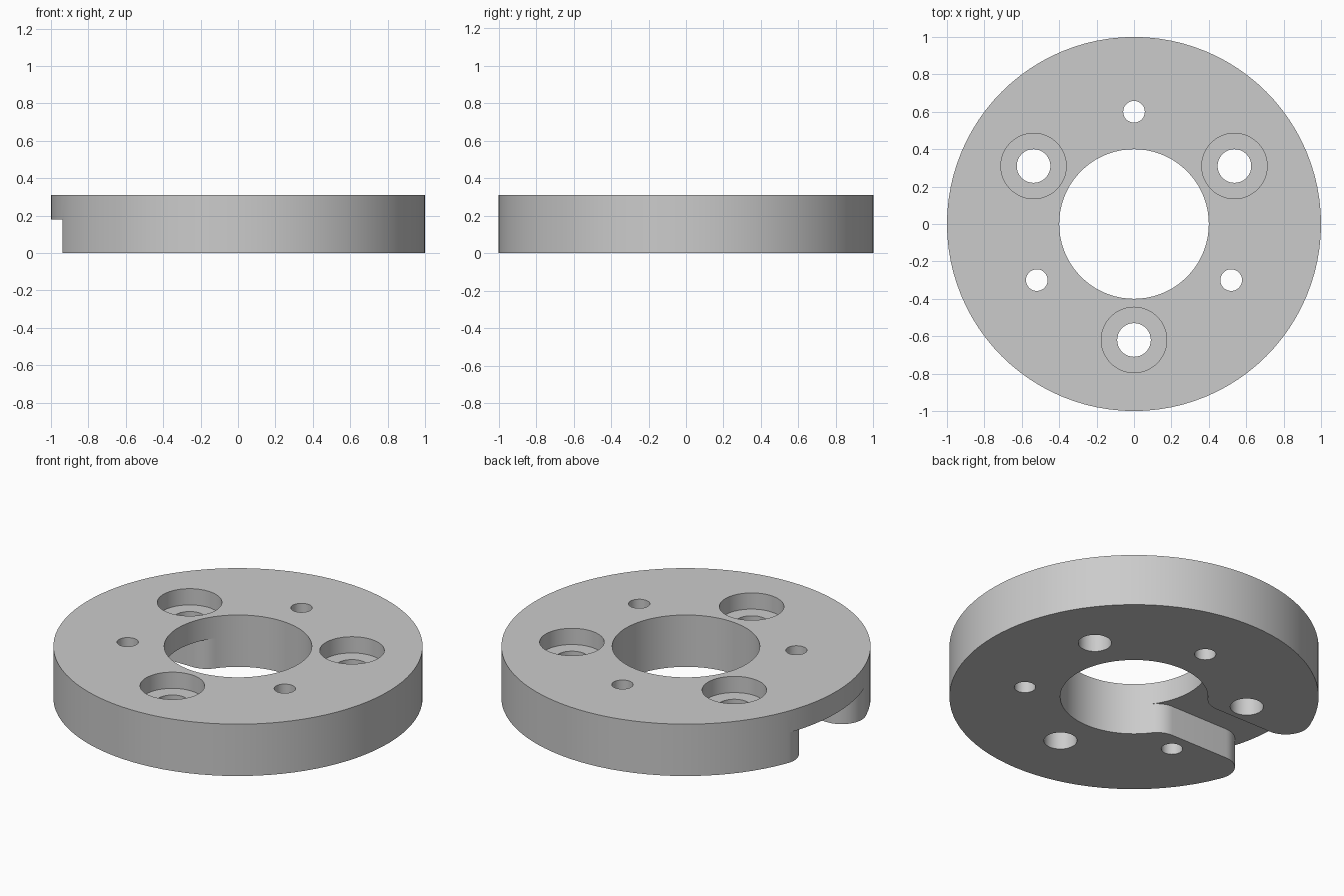
import bpy
import bmesh
from math import sqrt, radians, cos, sin, atan2, pi

if "Cube" in bpy.data.objects:
    bpy.data.objects.remove(bpy.data.objects["Cube"], do_unlink=True)

HEIGHT = 0.31
BORE = 0.4            # central opening radius
SLOT_TOP = 0.18
SLOT_HALF = 0.185
FILLET = 0.133

grey = bpy.data.materials.new("plain grey")
grey.use_nodes = True
colour = (0.6, 0.6, 0.6, 1)
grey.diffuse_color = colour
grey.node_tree.nodes["Principled BSDF"].inputs["Base Color"].default_value = colour


def prism(name, outline, z0, z1):
    """Extrude a closed xy outline from z0 up to z1."""
    bm = bmesh.new()
    face = bm.faces.new([bm.verts.new((x, y, z0)) for x, y in outline])
    up = bmesh.ops.extrude_face_region(bm, geom=[face])["geom"]
    bmesh.ops.translate(bm, vec=(0, 0, z1 - z0),
                        verts=[v for v in up if isinstance(v, bmesh.types.BMVert)])
    bmesh.ops.recalc_face_normals(bm, faces=bm.faces)
    mesh = bpy.data.meshes.new(name)
    bm.to_mesh(mesh)
    bm.free()
    mesh.materials.append(grey)
    obj = bpy.data.objects.new(name, mesh)
    bpy.context.collection.objects.link(obj)
    return obj


def arc(cx, cy, r, a0, a1, steps):
    return [(cx + r * cos(a0 + (a1 - a0) * i / steps),
             cy + r * sin(a0 + (a1 - a0) * i / steps)) for i in range(steps + 1)]


def disc(name, cx, cy, r, z0, z1, sides):
    return prism(name, arc(cx, cy, r, 0, 2 * pi, sides)[:-1], z0, z1)


def cut(body, cutter):
    """Subtract the cutter, then discard it."""
    bpy.context.view_layer.objects.active = body
    mod = body.modifiers.new("cut", "BOOLEAN")
    mod.operation = "DIFFERENCE"
    mod.solver = "EXACT"
    mod.object = cutter
    bpy.ops.object.modifier_apply(modifier=mod.name)
    bpy.data.objects.remove(cutter, do_unlink=True)


# Round flange body with a central opening
flange = disc("flange_disc", 0, 0, 1, 0, HEIGHT, 96)
cut(flange, disc("bore_cutter", 0, 0, BORE, -0.1, HEIGHT + 0.1, 72))

# Three counterbored bolt holes alternating with three small pin holes
for k in range(3):
    a = radians(30 + 120 * k)
    x, y = 0.62 * cos(a), 0.62 * sin(a)
    cut(flange, disc("counterbore_cutter", x, y, 0.175, HEIGHT - 0.097, HEIGHT + 0.1, 48))
    cut(flange, disc("bolt_cutter", x, y, 0.09, -0.1, HEIGHT + 0.1, 36))
    a += radians(60)
    cut(flange, disc("pin_cutter", 0.6 * cos(a), 0.6 * sin(a), 0.058,
                     -0.1, HEIGHT + 0.1, 28))

# Radial slot in the underside, flared by fillets at both ends
cy = SLOT_HALF + FILLET
inner_x = -sqrt((BORE + FILLET) ** 2 - cy ** 2)
outer_x = -sqrt((1 - FILLET) ** 2 - cy ** 2)
rim = atan2(cy, outer_x)
half = arc(inner_x, cy, FILLET, atan2(-cy, -inner_x), -pi / 2, 10)
half += arc(outer_x, cy, FILLET, 1.5 * pi, rim, 16)
half.append((1.3 * cos(rim), 1.3 * sin(rim)))
outline = [(0, 0)] + half + [(x, -y) for x, y in reversed(half)]
cut(flange, prism("slot_cutter", outline, -0.1, SLOT_TOP))

# Smooth round walls with crisp rims
bpy.ops.object.select_all(action="DESELECT")
flange.select_set(True)
bpy.context.view_layer.objects.active = flange
bpy.ops.object.shade_smooth_by_angle(angle=radians(30))
